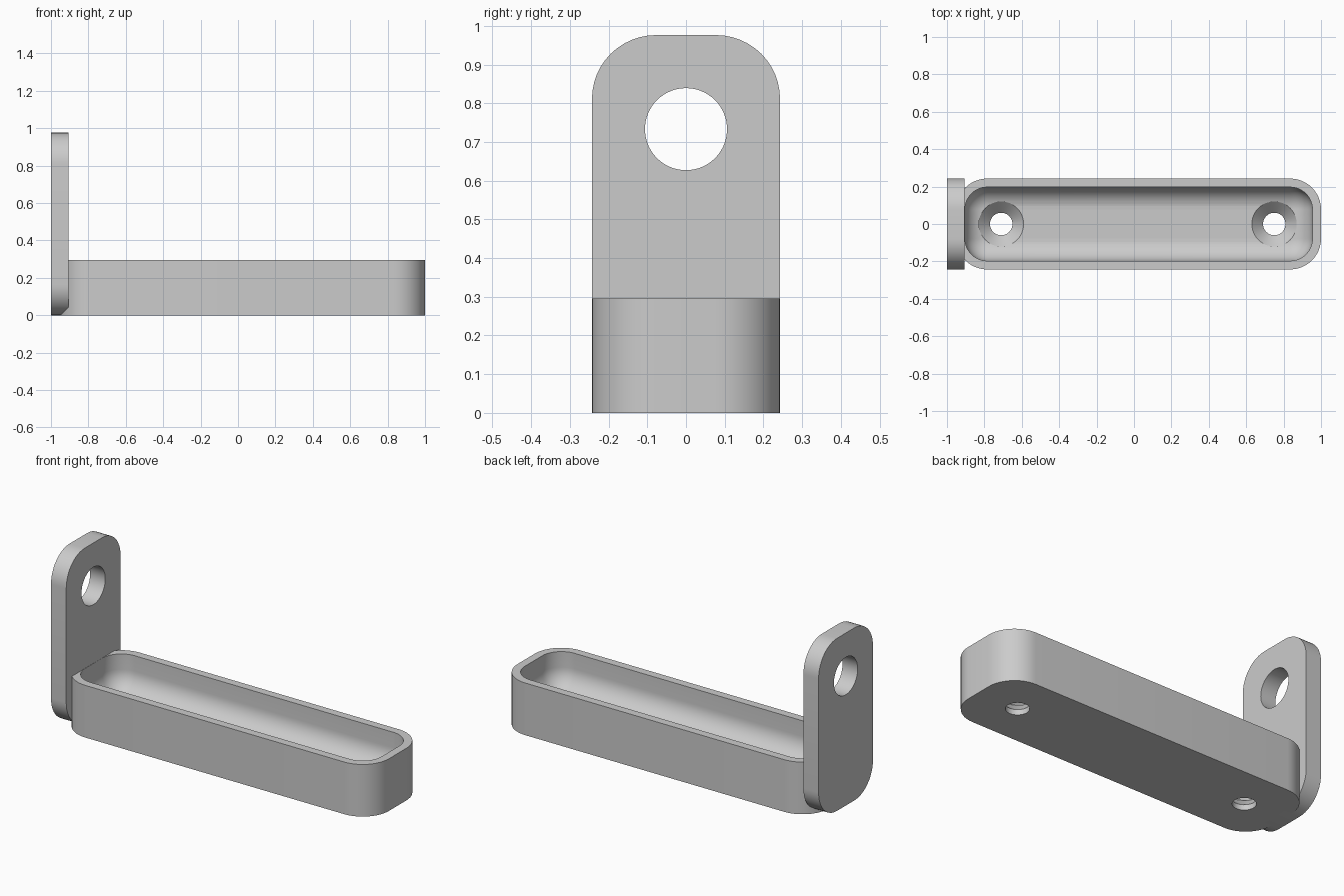
import bpy, bmesh, math
from mathutils import Matrix, Vector

cube = bpy.data.objects.get("Cube")
if cube:
    bpy.data.objects.remove(cube, do_unlink=True)

grey = bpy.data.materials.new("plain grey")
grey.use_nodes = True
colour = (0.6, 0.6, 0.6, 1)
grey.diffuse_color = colour
grey.node_tree.nodes["Principled BSDF"].inputs["Base Color"].default_value = colour

HALF_W, CORNER, WALL = 0.243, 0.165, 0.046
TRAY_H, FLOOR = 0.295, 0.09
TRAY_X, TRAY_HALF = 0.025, 0.975


def rounded_rect(hx, hy, r, z, steps=12):
    """Ring of points around a rounded rectangle at height z."""
    ring = []
    for quarter, (sx, sy) in enumerate([(1, 1), (-1, 1), (-1, -1), (1, -1)]):
        for i in range(steps + 1):
            a = (quarter + i / steps) * math.pi / 2
            ring.append(Vector((sx * (hx - r) + r * math.cos(a),
                                sy * (hy - r) + r * math.sin(a), z)))
    return ring


def circle(r, z, n=48):
    return [Vector((r * math.cos(i * math.tau / n), r * math.sin(i * math.tau / n), z))
            for i in range(n)]


def loft(name, rings, matrix):
    """Skin a stack of rings and cap both ends."""
    bm = bmesh.new()
    rows = [[bm.verts.new(matrix @ p) for p in ring] for ring in rings]
    n = len(rows[0])
    for a, b in zip(rows, rows[1:]):
        for i in range(n):
            j = (i + 1) % n
            bm.faces.new((a[i], a[j], b[j], b[i]))
    bm.faces.new(rows[0][::-1])
    bm.faces.new(rows[-1])
    bmesh.ops.recalc_face_normals(bm, faces=bm.faces)
    mesh = bpy.data.meshes.new(name)
    bm.to_mesh(mesh)
    bm.free()
    mesh.materials.append(grey)
    ob = bpy.data.objects.new(name, mesh)
    bpy.context.collection.objects.link(ob)
    return ob


def activate(ob):
    bpy.ops.object.select_all(action='DESELECT')
    ob.select_set(True)
    bpy.context.view_layer.objects.active = ob


def cut(ob, cutter):
    cutter.hide_render = True
    mod = ob.modifiers.new("hole", 'BOOLEAN')
    mod.operation, mod.solver, mod.object = 'DIFFERENCE', 'EXACT', cutter
    activate(ob)
    bpy.ops.object.modifier_apply(modifier=mod.name)
    bpy.data.objects.remove(cutter, do_unlink=True)


# Tray: outer wall, flat rim, then a hollow with a rounded bottom edge
fillet = CORNER - WALL - 0.002
rings = [rounded_rect(TRAY_HALF, HALF_W, CORNER, z) for z in (0, TRAY_H)]
inner = [(0, TRAY_H)]
for i in range(13):
    a = i / 12 * math.pi / 2
    inner.append((fillet * (1 - math.cos(a)), FLOOR + fillet * (1 - math.sin(a))))
for inset, z in inner:
    d = WALL + inset
    rings.append(rounded_rect(TRAY_HALF - d, HALF_W - d, CORNER - d, z))
tray = loft("tray", rings, Matrix.Translation((TRAY_X, 0, 0)))

# Countersunk screw holes
for side in (-1, 1):
    profile = [(0.06, -0.1), (0.06, 0.03), (0.12, FLOOR), (0.12, 0.2)]
    cut(tray, loft("screw_hole_cutter", [circle(r, z) for r, z in profile],
                   Matrix.Translation((TRAY_X - 0.005 + side * 0.73, 0, 0))))

# Upright end plate with rounded corners and a round hole
PLATE_H = 0.976
upright = Matrix.Translation((0, 0, PLATE_H / 2)) @ Matrix.Rotation(math.pi / 2, 4, 'Y')
plate = loft("end_plate",
             [rounded_rect(PLATE_H / 2, HALF_W, CORNER, x) for x in (-1, -0.905)], upright)
at_hole = Matrix.Translation((0, 0, 0.733)) @ Matrix.Rotation(math.pi / 2, 4, 'Y')
cut(plate, loft("plate_hole_cutter", [circle(0.106, x, 64) for x in (-1.2, -0.7)], at_hole))

for ob in (tray, plate):
    activate(ob)
    bpy.ops.object.shade_smooth_by_angle(angle=math.radians(30))
